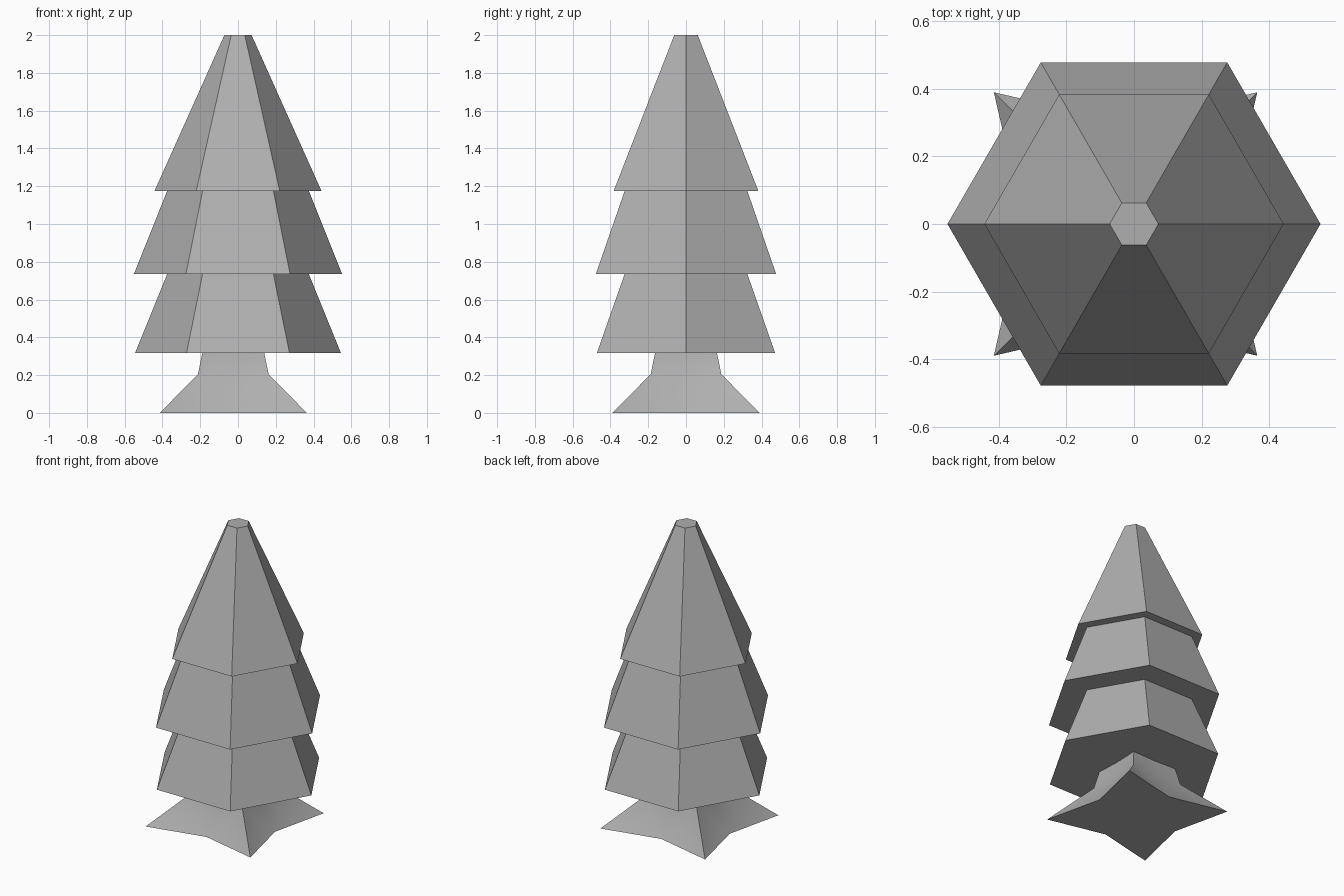
import bpy, bmesh
from math import cos, sin, pi, sqrt, radians

cube = bpy.data.objects.get("Cube")
if cube:
    bpy.data.objects.remove(cube, do_unlink=True)

grey = bpy.data.materials.new("plain grey")
grey.use_nodes = True
COLOR = (0.43, 0.43, 0.43, 1)
grey.diffuse_color = COLOR
grey.node_tree.nodes["Principled BSDF"].inputs["Base Color"].default_value = COLOR


def ring(count, z, radius, notch=1.0, turn=0.0, cx=0.0):
    """Regular outline; every second point is pulled in by notch."""
    pts = []
    for i in range(count):
        r = radius * (notch if i % 2 else 1.0)
        a = turn + 2 * pi * i / count
        pts.append((cx + r * cos(a), r * sin(a), z))
    return pts


def loft(name, rings):
    """Closed solid skinned through a stack of outlines."""
    bm = bmesh.new()
    loops = [[bm.verts.new(p) for p in r] for r in rings]
    for low, high in zip(loops, loops[1:]):
        n = len(low)
        for i in range(n):
            j = (i + 1) % n
            bm.faces.new((low[i], low[j], high[j], high[i]))
    bm.faces.new(loops[0][::-1])
    bm.faces.new(loops[-1])
    mesh = bpy.data.meshes.new(name)
    bm.to_mesh(mesh)
    bm.free()
    mesh.materials.append(grey)
    obj = bpy.data.objects.new(name, mesh)
    bpy.context.collection.objects.link(obj)
    return obj


# Three six-sided tiers with flat undersides, joined in one stack
tiers = [  # bottom z, bottom radius, top z, top radius
    (0.317, 0.545, 0.735, 0.375),
    (0.735, 0.551, 1.175, 0.375),
    (1.175, 0.442, 2.0, 0.072),
]
outlines = []
for z0, r0, z1, r1 in tiers:
    outlines += [ring(6, z0, r0), ring(6, z1, r1)]
loft("foliage", outlines)

# Square trunk flaring into a four-pointed star of roots, slightly off centre
trunk_levels = [  # z, half width, notch depth as a share of half width
    (0.0, 0.389, 0.77),
    (0.205, 0.187, 0.96),
    (0.317, 0.164, 0.96),
]
trunk = loft("trunk", [
    ring(8, z, half * sqrt(2), notch / sqrt(2), pi / 4, -0.025)
    for z, half, notch in trunk_levels])

# Fold the warped root faces along their short diagonals
folds = trunk.modifiers.new("folds", "TRIANGULATE")
folds.quad_method = "SHORTEST_DIAGONAL"

bpy.ops.object.select_all(action="DESELECT")
trunk.select_set(True)
bpy.context.view_layer.objects.active = trunk
bpy.ops.object.shade_smooth_by_angle(angle=radians(40))
